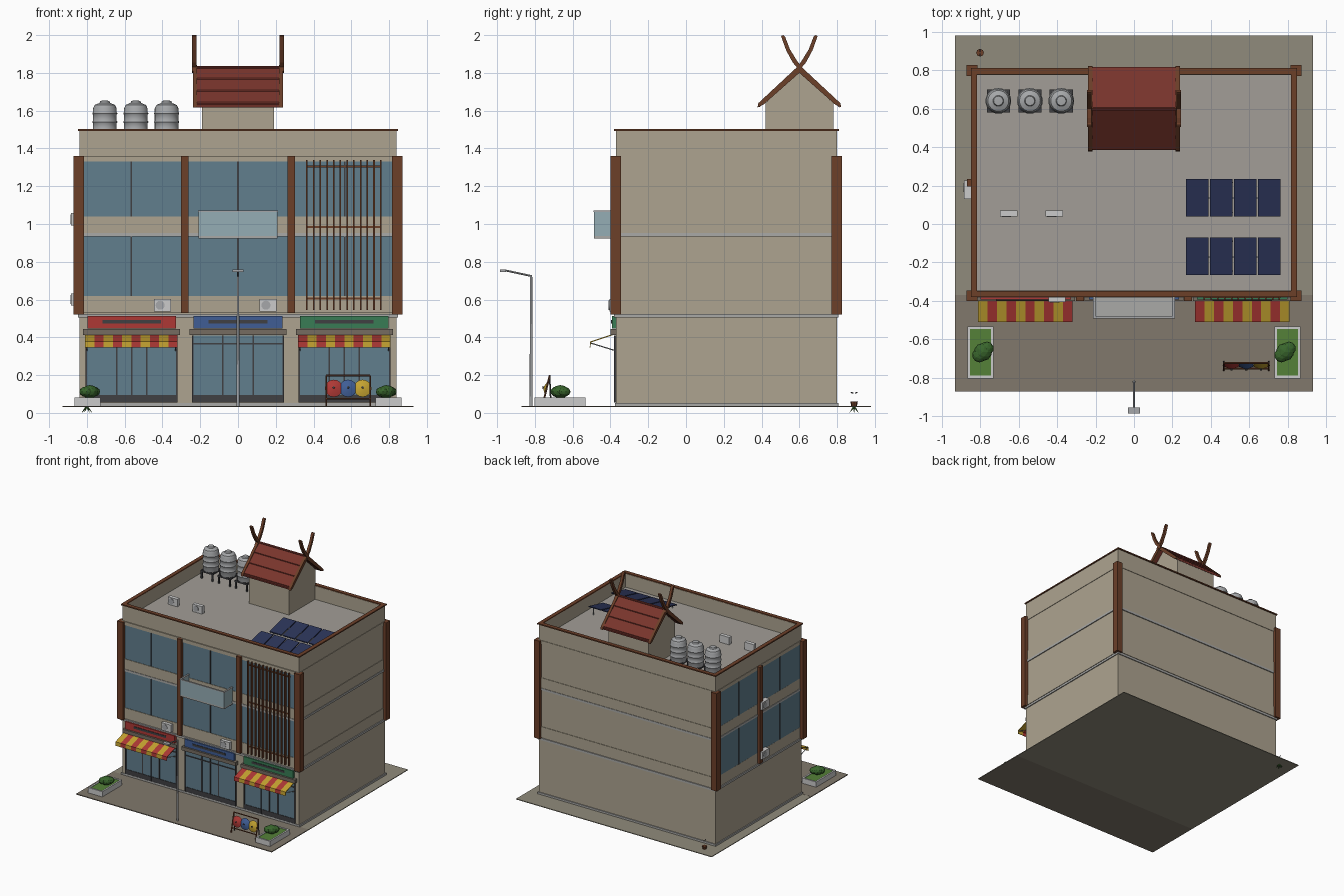
import bpy, bmesh, math
from mathutils import Vector, Matrix

if "Cube" in bpy.data.objects:
    bpy.data.objects.remove(bpy.data.objects["Cube"])

PAL = dict(beige=(.42, .37, .28), slab=(.40, .40, .39), deck=(.36, .34, .31), pave=(.22, .19, .15),
           plate=(.28, .26, .20), brown=(.15, .05, .022), glass=(.12, .21, .27), pale=(.30, .42, .46),
           dark=(.05, .05, .055), red=(.42, .04, .035), yellow=(.55, .36, .03), blue=(.05, .11, .30),
           green=(.04, .20, .09), roof=(.19, .035, .025), navy=(.025, .035, .10), metal=(.38, .39, .40),
           white=(.58, .58, .57), leaf=(.04, .13, .025), grass=(.09, .22, .04), board=(.18, .15, .12))
MATS = {}


def finish(bm, name, col, smooth=False):
    bmesh.ops.recalc_face_normals(bm, faces=bm.faces)
    me = bpy.data.meshes.new(name)
    bm.to_mesh(me)
    bm.free()
    ob = bpy.data.objects.new(name, me)
    bpy.context.collection.objects.link(ob)
    if col not in MATS:
        MATS[col] = bpy.data.materials.new(col)
        MATS[col].diffuse_color = (*PAL[col], 1)
    me.materials.append(MATS[col])
    if smooth:
        bpy.ops.object.select_all(action='DESELECT')
        ob.select_set(True)
        bpy.context.view_layer.objects.active = ob
        bpy.ops.object.shade_smooth_by_angle(angle=math.radians(40))
    return ob


def boxes(name, col, *items):
    """Each item is x0, x1, y0, y1, z0, z1."""
    bm = bmesh.new()
    for a, b, c, d, e, f in items:
        m = Matrix.Translation(((a + b) / 2, (c + d) / 2, (e + f) / 2)) @ Matrix.Diagonal((b - a, d - c, f - e, 1))
        bmesh.ops.create_cube(bm, size=1, matrix=m)
    return finish(bm, name, col)


def prisms(name, col, profile, spans):
    """Extrude a closed (y, z) profile along each x span."""
    bm = bmesh.new()
    for x0, x1 in spans:
        a = [bm.verts.new((x0, y, z)) for y, z in profile]
        b = [bm.verts.new((x1, y, z)) for y, z in profile]
        bm.faces.new(a)
        bm.faces.new(b)
        for i in range(len(a)):
            j = (i + 1) % len(a)
            bm.faces.new((a[i], a[j], b[j], b[i]))
    return finish(bm, name, col)


def rods(name, col, segs, r, n=8, r2=None):
    bm = bmesh.new()
    for p, q in segs:
        p, q = Vector(p), Vector(q)
        d = q - p
        m = Matrix.Translation((p + q) / 2) @ d.to_track_quat('Z', 'Y').to_matrix().to_4x4()
        bmesh.ops.create_cone(bm, cap_ends=True, segments=n, radius1=r, radius2=r if r2 is None else r2,
                              depth=d.length, matrix=m)
    return finish(bm, name, col, n > 8)


def lathe(name, col, prof, x, y, n=24):
    bm = bmesh.new()
    vs = [bm.verts.new((x + r, y, z)) for r, z in prof]
    es = [bm.edges.new(e) for e in zip(vs, vs[1:])]
    bmesh.ops.spin(bm, geom=vs + es, cent=(x, y, 0), axis=(0, 0, 1), angle=math.tau, steps=n)
    bmesh.ops.remove_doubles(bm, verts=bm.verts, dist=1e-4)
    return finish(bm, name, col, True)


# Ground and main body
boxes('ground_plate', 'plate', (-.93, .93, -.37, .98, .03, .036))
boxes('front_pavement', 'pave', (-.93, .93, -.87, -.37, .03, .037))
boxes('building_body', 'beige', (-.84, .84, -.37, .80, .036, 1.37))
boxes('plinth', 'slab', (-.848, .848, -.375, .808, .036, .052))
boxes('floor_slabs', 'slab', *[(-.848, .848, -.382, .808, z, z + .018) for z in (.505, .935)])
boxes('wall_bands', 'beige', *[(-.844, .844, -.378, .804, a, b) for a, b in ((.53, .62), (.953, 1.04), (1.33, 1.36))])
boxes('roof_deck', 'deck', (-.82, .82, -.35, .78, 1.365, 1.38))


def ring(x, y0, y1, t, z0, z1):
    return [(-x, x, y0, y0 + t, z0, z1), (-x, x, y1 - t, y1, z0, z1),
            (-x, -x + t, y0 + t, y1 - t, z0, z1), (x - t, x, y0 + t, y1 - t, z0, z1)]


boxes('parapet', 'beige', *ring(.84, -.37, .80, .025, 1.36, 1.495))
boxes('parapet_cap', 'brown', *ring(.848, -.38, .81, .033, 1.493, 1.503))

# Brown columns on the corners, the front and the left side
boxes('corner_columns', 'brown', *[(s * .842 - .028, s * .842 + .028, y, y + .055, .52, 1.36)
                                   for s in (-1, 1) for y in (-.40, .77)])
boxes('front_columns', 'brown', *[(x - .02, x + .02, -.40, -.365, .53, 1.36) for x in (-.281, .281)])
boxes('left_column', 'brown', (-.868, -.835, .195, .235, .53, 1.36))

# Upper windows with mullions
FL = ((.62, .935), (1.04, 1.33))
boxes('front_windows', 'glass', *[(-.815, .815, -.374, -.36, a, b) for a, b in FL])
boxes('left_windows', 'glass', *[(-.8435, -.83, -.345, .77, a, b) for a, b in FL])
boxes('front_mullions', 'dark', *[(x - .004, x + .004, -.379, -.36, a, b) for a, b in FL for x in (-.565, 0, .565)])
boxes('left_mullions', 'dark', *[(-.848, -.83, y - .004, y + .004, a, b) for a, b in FL for y in (-.07, .49)])

# Vertical sun fins on the right bay
boxes('sun_fins', 'brown', *[(.365 + i * .0355 - .004, .365 + i * .0355 + .004, -.396, -.376, .545, 1.34)
                             for i in range(12)])
boxes('fin_rails', 'brown', *[(.36, .76, -.384, -.374, z, z + .01) for z in (.60, .98, 1.30)])

# Glass balcony
boxes('balcony_slab', 'slab', (-.21, .21, -.488, -.37, .922, .936))
boxes('balcony_glass', 'pale', (-.21, .21, -.488, -.480, .936, 1.065), (-.21, -.202, -.48, -.37, .936, 1.065),
      (.202, .21, -.48, -.37, .936, 1.065))
boxes('balcony_rail', 'metal', (-.213, .213, -.491, -.478, 1.063, 1.071), (-.213, -.2, -.478, -.37, 1.063, 1.071),
      (.2, .213, -.478, -.37, 1.063, 1.071))

# Three shop fronts
for cx, col, top in ((-.563, 'red', .41), (0, 'blue', .41), (.563, 'green', .41)):
    boxes('shop_glass_' + col, 'glass', (cx - .243, cx + .243, -.375, -.36, .055, top))
    boxes('shop_kick_' + col, 'dark', (cx - .243, cx + .243, -.379, -.36, .055, .095))
    boxes('shop_frame_' + col, 'dark',
          *[(x - .004, x + .004, -.381, -.36, .055, top) for x in [cx + k * .08 for k in (-3, -1, 0, 1, 3)]],
          (cx - .243, cx + .243, -.381, -.36, .362, .369))
    boxes('shutter_box_' + col, 'board', (cx - .257, cx + .257, -.40, -.365, .412, .443))
    boxes('sign_' + col, col, (cx - .235, cx + .235, -.393, -.365, .448, .512))
    boxes('sign_slot_' + col, 'dark', (cx - .155, cx + .155, -.397, -.38, .474, .492))

# Striped awnings with side struts
AWN = [(-.385, .418), (-.508, .378), (-.51, .345), (-.506, .345), (-.503, .373), (-.385, .412)]
for name, x0, first in (('left', -.81, 1), ('right', .318, 0)):
    for k, col in enumerate(('red', 'yellow')):
        prisms(f'{name}_awning_{col}', col, AWN,
               [(x0 + i * .049, x0 + (i + 1) * .049) for i in range(10) if (i + first) % 2 == k])
    rods(name + '_awning_struts', 'metal', [((x, -.505, .37), (x, -.375, .33)) for x in (x0 + .01, x0 + .48)], .003, 6)

# Air conditioners: front, left side, roof
for i, (x, y, z) in enumerate(((-.40, -.39, .57), (.16, -.39, .57), (-.65, .055, 1.415), (-.415, .055, 1.415))):
    boxes(f'air_conditioner_{i}', 'white', (x - .045, x + .045, y - .016, y + .016, z - .032, z + .032))
    rods(f'air_conditioner_fan_{i}', 'metal', [((x - .012, y - .019, z), (x - .012, y - .01, z))], .024, 16)
for i, z in enumerate((.60, 1.025)):
    boxes(f'side_air_conditioner_{i}', 'white', (-.884, -.84, .13, .225, z - .032, z + .032))
    rods(f'side_air_conditioner_fan_{i}', 'metal', [((-.887, .19, z), (-.88, .19, z))], .024, 16)

# Water tanks on stands
for i, x in enumerate((-.705, -.541, -.378)):
    prof = [(0, 1.45), (.06, 1.45), (.063, 1.46)]
    for z in (1.495, 1.54, 1.585):
        prof += [(.063, z - .006), (.067, z), (.063, z + .006)]
    prof += [(.063, 1.61), (.054, 1.63), (.028, 1.641), (.024, 1.652), (0, 1.654)]
    lathe(f'water_tank_{i}', 'metal', prof, x, .64)
    boxes(f'tank_stand_{i}', 'dark', *ring(.06, -.06, .06, .012, 1.437, 1.45),
          *[(a - .006, a + .006, b - .006, b + .006, 1.38, 1.44) for a in (-.052, .052) for b in (-.052, .052)]
          ).location = (x, .64, 0)

# Solar panels, tilted to the front
for r, y in enumerate((.04, -.265)):
    for i in range(4):
        x = .27 + i * .125
        prisms(f'solar_panel_{r}_{i}', 'navy', [(y, 1.40), (y + .195, 1.445), (y + .195, 1.453), (y, 1.408)],
               [(x, x + .116)])
    rods(f'solar_legs_{r}', 'metal', [((x, b, 1.38), (x, b, t)) for x in (.30, .51, .73)
                                      for b, t in ((y + .02, 1.405), (y + .175, 1.44))], .005, 6)
    boxes(f'solar_rail_{r}', 'metal', (.275, .755, y + .09, y + .10, 1.412, 1.42))

# Roof hut with gabled tile roof
prisms('hut_walls', 'beige', [(.42, 1.375), (.78, 1.375), (.78, 1.64), (.60, 1.805), (.42, 1.64)], [(-.19, .19)])
for s, side in ((-1, 'front'), (1, 'back')):
    prisms(f'hut_roof_{side}', 'roof', [(.60, 1.83), (.60 + s * .215, 1.633), (.60 + s * .212, 1.617), (.60, 1.808)],
           [(-.228, .228)])
    for k in range(3):  # stepped tile courses
        a, b = .07 * k, .07 * (k + 1)
        prisms(f'tile_course_{side}_{k}', 'roof', [(.60 + s * a, 1.83 - a * .916), (.60 + s * b, 1.837 - b * .916),
                                                   (.60 + s * b, 1.826 - b * .916)], [(-.228, .228)])
    # Bargeboard running through the ridge into a crossed finial
    prisms(f'bargeboard_{side}', 'brown', [(.60 + s * .217, 1.64), (.60 + s * .222, 1.617), (.60 + s * .19, 1.632),
                                           (.60, 1.80), (.60, 1.842)], [(-.238, -.216), (.216, .238)])
    prisms(f'finial_{side}', 'brown', [(.60 + s * .012, 1.80), (.60 - s * .035, 1.855), (.60 - s * .07, 1.92),
                                       (.60 - s * .097, 1.995), (.60 - s * .085, 2.0), (.60 - s * .075, 1.99),
                                       (.60 - s * .05, 1.925), (.60 - s * .01, 1.86), (.60 + s * .03, 1.81)],
           [(-.243, -.221), (.221, .243)])
rods('ridge_cap', 'roof', [((-.23, .60, 1.828), (.23, .60, 1.828))], .009, 8)

# Planters with bushes
for s, side in ((-1, 'left'), (1, 'right')):
    ob = boxes(f'planter_{side}', 'white', *ring(.068, -.135, .135, .014, .036, .082))
    ob.location = (s * .797, -.667, 0)
    boxes(f'planter_grass_{side}', 'grass', (s * .797 - .055, s * .797 + .055, -.79, -.544, .036, .077))
    bm = bmesh.new()
    for dx, dy, r in ((0, 0, .047), (.02, .018, .036), (-.018, -.016, .038)):
        bmesh.ops.create_icosphere(bm, subdivisions=2, radius=r,
                                   matrix=Matrix.Translation((s * .785 + dx, -.665 + dy, .112)) @ Matrix.Diagonal((1, 1, .75, 1)))
    finish(bm, f'bush_{side}', 'leaf')

# Display rack with three round parasols
rods('rack_frame', 'brown', [((x, -.76, .036), (x, -.722, .197)) for x in (.467, .70)] +
     [((.467, -.722, .197), (.70, -.722, .197)), ((.467, -.751, .075), (.70, -.751, .075))], .005, 6)
rods('rack_props', 'dark', [((x, -.715, .036), (x, -.722, .197)) for x in (.467, .70)], .004, 6)
for x, col in ((.507, 'red'), (.583, 'blue'), (.66, 'yellow')):
    rods(f'parasol_{col}', col, [((x, -.735, .130), (x, -.753, .134))], .047, 16, .008)
    rods(f'parasol_tip_{col}', 'dark', [((x, -.75, .133), (x, -.76, .136))], .006, 8)

# Street lamp
rods('lamp_pole', 'metal', [((0, -.82, .036), (0, -.82, .73))], .008, 12, .006)
rods('lamp_arm', 'metal', [((0, -.82, .725), (0, -.96, .755))], .005, 8)
boxes('lamp_head', 'metal', (-.03, .03, -.985, -.953, .747, .76))

# Small stump plant at the back corner
rods('stump', 'brown', [((-.80, .89, .03), (-.80, .89, .06))], .014, 8, .02)
rods('stump_leaves', 'leaf', [((-.80, .89, .034), (-.80 + .026 * math.cos(a), .89 + .026 * math.sin(a), .003))
                              for a in [i * math.tau / 6 for i in range(6)]], .006, 4, .001)
rods('stump_arcs', 'dark', [((-.80, .89 + s * .004, .105), (-.80, .89 + s * .018, .108)) for s in (-1, 1)], .003, 6)

for m in bpy.data.materials:
    if m.users and not m.is_grease_pencil:
        m.use_nodes = True
        m.node_tree.nodes["Principled BSDF"].inputs["Base Color"].default_value = m.diffuse_color
